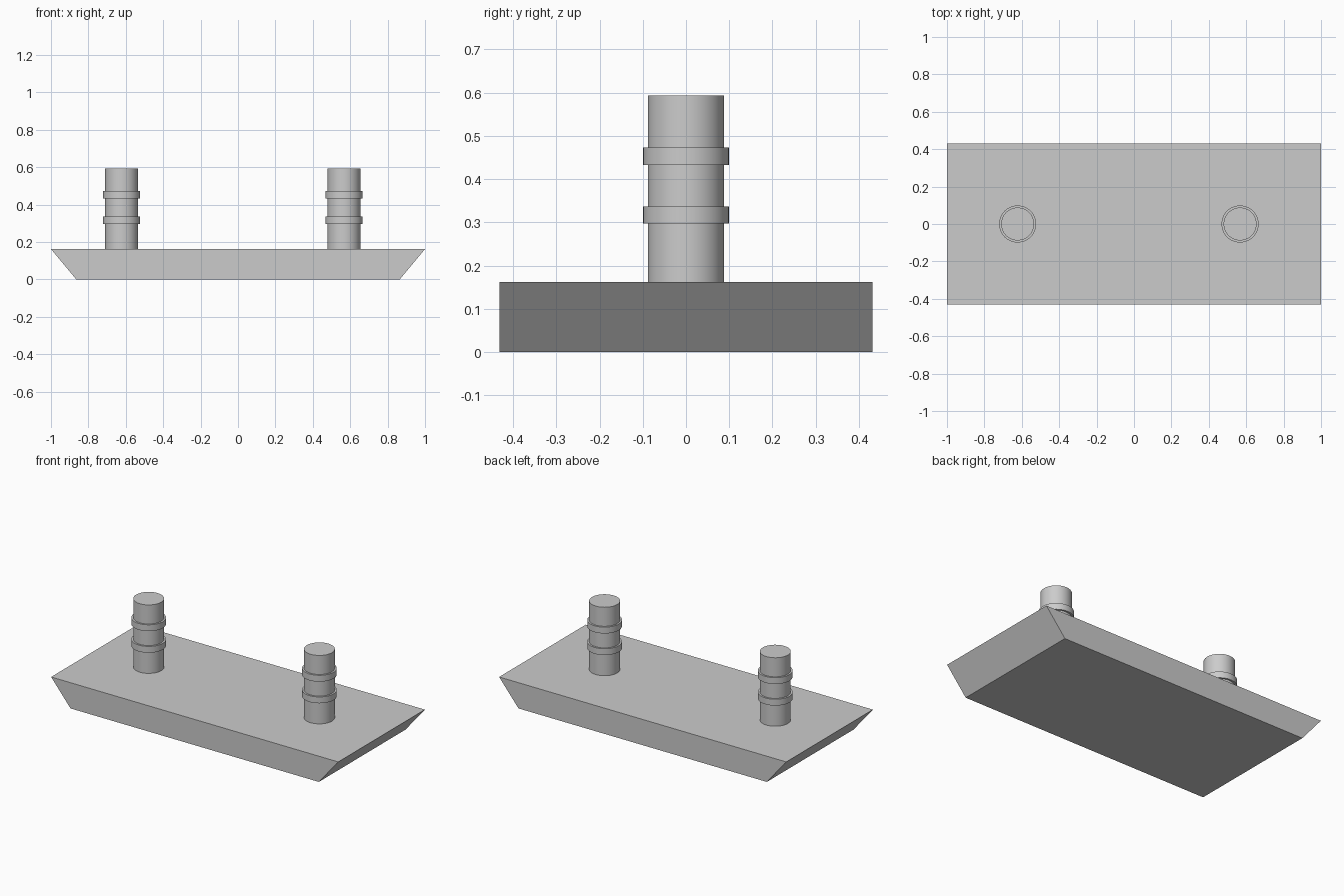
import bpy
import bmesh
import math

cube = bpy.data.objects.get("Cube")
if cube:
    bpy.data.objects.remove(cube, do_unlink=True)

grey = bpy.data.materials.new("light_grey")
grey.use_nodes = True
colour = (0.6, 0.6, 0.6, 1)
grey.diffuse_color = colour
grey.node_tree.nodes["Principled BSDF"].inputs["Base Color"].default_value = colour

DECK = 0.162
HALF_WIDTH = 0.431


def add_object(name, bm):
    bmesh.ops.recalc_face_normals(bm, faces=bm.faces)
    mesh = bpy.data.meshes.new(name)
    bm.to_mesh(mesh)
    bm.free()
    mesh.materials.append(grey)
    obj = bpy.data.objects.new(name, mesh)
    bpy.context.collection.objects.link(obj)
    return obj


# Hull: trapezoid side profile extruded across the width
bm = bmesh.new()
profile = [(-0.865, 0), (0.865, 0), (1, DECK), (-1, DECK)]
face = bm.faces.new([bm.verts.new((x, -HALF_WIDTH, z)) for x, z in profile])
extruded = bmesh.ops.extrude_face_region(bm, geom=[face])["geom"]
bmesh.ops.translate(bm, vec=(0, 2 * HALF_WIDTH, 0),
                    verts=[v for v in extruded if isinstance(v, bmesh.types.BMVert)])
add_object("hull", bm)


# Round parts: capped cylinder between two heights, smooth with sharp rims
def cylinder(name, x, radius, low, high):
    bm = bmesh.new()
    bmesh.ops.create_cone(bm, cap_ends=True, segments=64, radius1=radius,
                          radius2=radius, depth=high - low)
    bmesh.ops.translate(bm, vec=(0, 0, (low + high) / 2), verts=bm.verts)
    obj = add_object(name, bm)
    obj.location.x = x
    bpy.ops.object.select_all(action="DESELECT")
    obj.select_set(True)
    bpy.context.view_layer.objects.active = obj
    bpy.ops.object.shade_smooth_by_angle(angle=math.radians(30))


# Two funnels, each with a pair of collars
for side, x in (("right", -0.622), ("left", 0.567)):
    cylinder(f"{side}_funnel", x, 0.088, DECK, 0.593)
    cylinder(f"{side}_lower_collar", x, 0.099, 0.297, 0.337)
    cylinder(f"{side}_upper_collar", x, 0.099, 0.433, 0.473)
